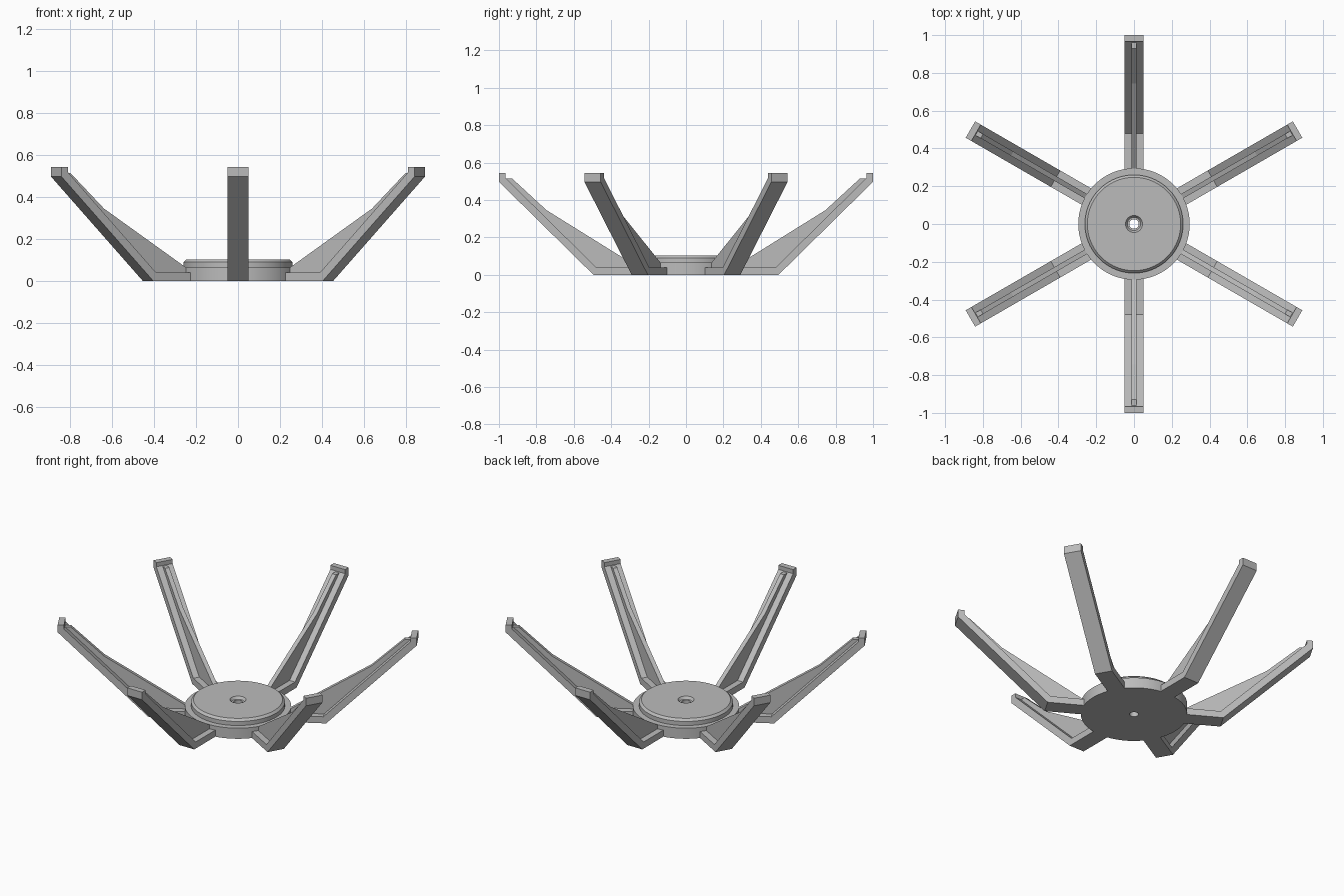
import bpy, bmesh, math
from mathutils import Matrix

cube = bpy.data.objects.get("Cube")
if cube:
    bpy.data.objects.remove(cube, do_unlink=True)

grey = bpy.data.materials.new("plain grey")
grey.use_nodes = True
COLOUR = (0.5, 0.5, 0.5, 1)
grey.diffuse_color = COLOUR
grey.node_tree.nodes["Principled BSDF"].inputs["Base Color"].default_value = COLOUR


def finish(name, bm):
    bmesh.ops.recalc_face_normals(bm, faces=bm.faces)
    mesh = bpy.data.meshes.new(name)
    bm.to_mesh(mesh)
    bm.free()
    mesh.materials.append(grey)
    obj = bpy.data.objects.new(name, mesh)
    bpy.context.collection.objects.link(obj)
    return obj


def lathe(name, profile, steps):
    """Spin a closed (radius, height) outline around the z axis."""
    bm = bmesh.new()
    rings = []
    for i in range(steps):
        a = 2 * math.pi * i / steps
        rings.append([bm.verts.new((r * math.cos(a), r * math.sin(a), z))
                      for r, z in profile])
    n = len(profile)
    for i in range(steps):
        p, q = rings[i], rings[(i + 1) % steps]
        for j in range(n):
            k = (j + 1) % n
            bm.faces.new((p[j], q[j], q[k], p[k]))
    return finish(name, bm)


def extrude_profile(name, profile, width, angle):
    """Extrude a (radius, height) outline sideways, then turn it about z."""
    bm = bmesh.new()
    face = bm.faces.new([bm.verts.new((r, -width / 2, z)) for r, z in profile])
    side = bmesh.ops.extrude_face_region(bm, geom=[face])["geom"]
    bmesh.ops.translate(bm, vec=(0, width, 0),
                        verts=[v for v in side if isinstance(v, bmesh.types.BMVert)])
    bmesh.ops.transform(bm, matrix=Matrix.Rotation(angle, 4, 'Z'), verts=bm.verts)
    return finish(name, bm)


# Hub: stepped disc with chamfered rim and countersunk bore
hub = lathe("hub", [(0.025, 0), (0.295, 0), (0.295, 0.065), (0.26, 0.065),
                    (0.26, 0.09), (0.247, 0.103), (0.045, 0.103),
                    (0.035, 0.088), (0.025, 0.088)], 96)
bpy.context.view_layer.objects.active = hub
hub.select_set(True)
bpy.ops.object.shade_smooth_by_angle(angle=math.radians(25))

# Arms: bent flat bar with a raised tip, stiffened by a thin central web
BAR = [(0.28, 0), (0.495, 0), (1.0, 0.497), (1.0, 0.543), (0.965, 0.543),
       (0.965, 0.518), (0.48, 0.04), (0.28, 0.04)]
WEB = [(0.28, 0.02), (0.49, 0.02), (0.975, 0.5), (0.975, 0.515),
       (0.93, 0.515), (0.745, 0.345), (0.295, 0.065), (0.28, 0.065)]
for i in range(6):
    angle = math.radians(30 + 60 * i)
    extrude_profile(f"arm_bar_{i + 1}", BAR, 0.1, angle)
    extrude_profile(f"arm_web_{i + 1}", WEB, 0.026, angle)
